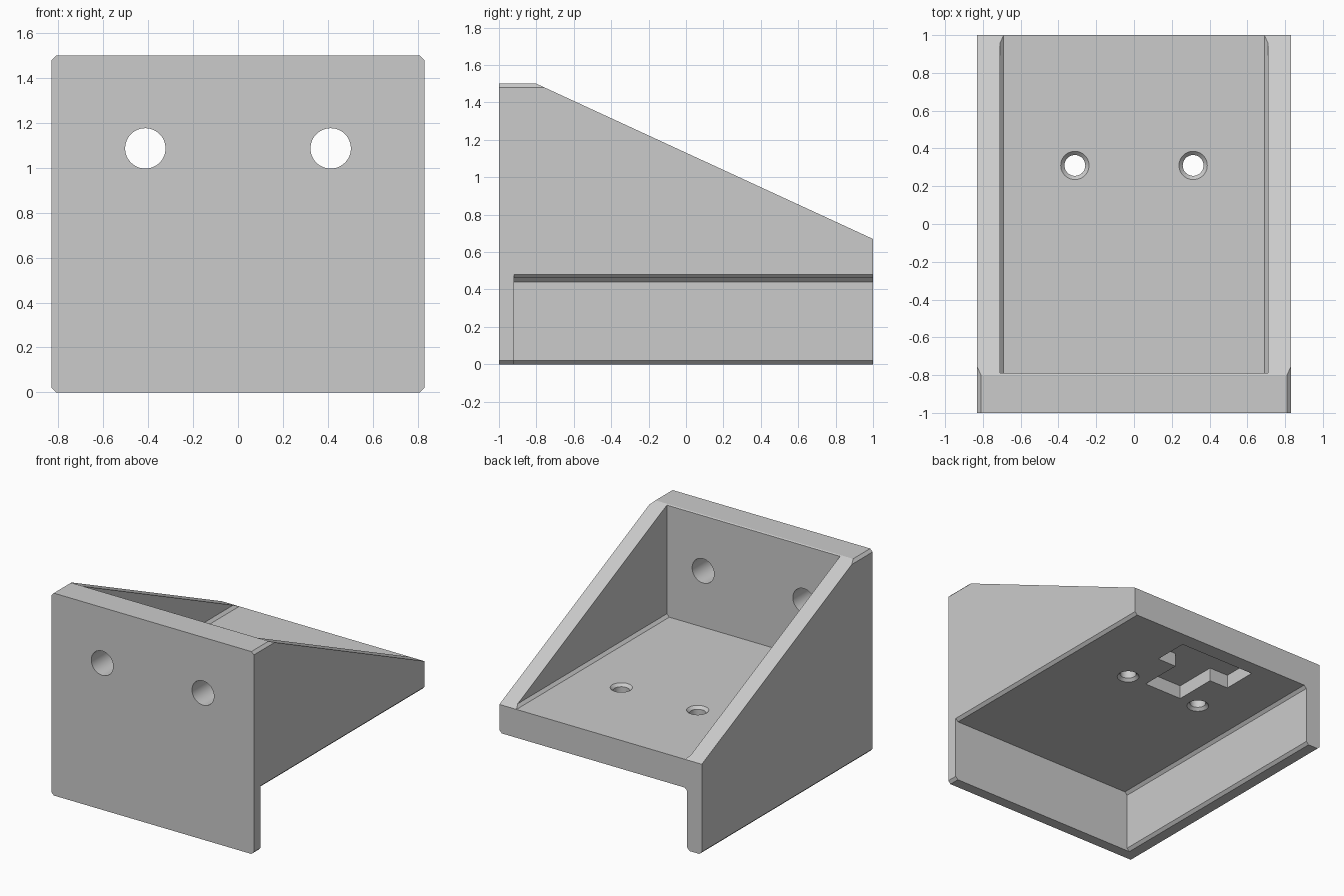
import bpy
import bmesh
import math
from mathutils import Matrix

if "Cube" in bpy.data.objects:
    bpy.data.objects.remove(bpy.data.objects["Cube"], do_unlink=True)

# Single plain grey
GREY = (0.6, 0.6, 0.6, 1.0)
grey = bpy.data.materials.new("plain grey")
grey.use_nodes = True
grey.diffuse_color = GREY
grey.node_tree.nodes["Principled BSDF"].inputs["Base Color"].default_value = GREY

HALF_W, TOP, WALL_X, CH = 0.83, 1.5, 0.71, 0.02
FLOOR_TOP, FLOOR_LOW = 0.67, 0.46


def add_object(name, bm):
    bmesh.ops.recalc_face_normals(bm, faces=bm.faces)
    mesh = bpy.data.meshes.new(name)
    bm.to_mesh(mesh)
    bm.free()
    obj = bpy.data.objects.new(name, mesh)
    bpy.context.collection.objects.link(obj)
    mesh.materials.append(grey)
    return obj


def prism(name, outline, axis, start, end):
    """Extrude a 2D outline along one axis (the outline uses the other two in order)."""
    def place(p, d):
        co = list(p)
        co.insert("xyz".index(axis), d)
        return co
    bm = bmesh.new()
    face = bm.faces.new([bm.verts.new(place(p, start)) for p in outline])
    ext = bmesh.ops.extrude_face_region(bm, geom=[face])
    verts = [v for v in ext["geom"] if isinstance(v, bmesh.types.BMVert)]
    shift = place((0, 0), end - start)
    bmesh.ops.translate(bm, verts=verts, vec=shift)
    return add_object(name, bm)


def lathe(name, profile, matrix, segments=48):
    """Closed round cutter from (height, radius) pairs."""
    bm = bmesh.new()
    rings = []
    for h, r in profile:
        angles = [2 * math.pi * i / segments for i in range(segments)]
        rings.append([bm.verts.new((r * math.cos(a), r * math.sin(a), h)) for a in angles])
    for low, high in zip(rings, rings[1:]):
        for i in range(segments):
            j = (i + 1) % segments
            bm.faces.new((low[i], low[j], high[j], high[i]))
    bm.faces.new(rings[0])
    bm.faces.new(rings[-1])
    bmesh.ops.transform(bm, matrix=matrix, verts=bm.verts)
    return add_object(name, bm)


def combine(target, cutter, operation="DIFFERENCE"):
    cutter.hide_render = True
    mod = target.modifiers.new(cutter.name, "BOOLEAN")
    mod.operation = operation
    mod.solver = "EXACT"
    mod.object = cutter
    bpy.context.view_layer.objects.active = target
    bpy.ops.object.modifier_apply(modifier=mod.name)
    bpy.data.objects.remove(cutter, do_unlink=True)


# Sloping side silhouette
bracket = prism("corner_bracket",
                [(-1, 0), (1, 0), (1, FLOOR_TOP), (-0.8, TOP), (-1, TOP)],
                "x", -HALF_W, HALF_W)

# Chamfered outer corners
w, c = HALF_W, HALF_W - CH
corners = [(-c, 0), (c, 0), (w, CH), (w, TOP - CH),
           (c, TOP), (-c, TOP), (-w, TOP - CH), (-w, CH)]
combine(bracket, prism("outer_chamfers", corners, "y", -1.5, 1.5), "INTERSECT")

# Upper tray between the two side walls
f = WALL_X - CH
tray = [(-f, FLOOR_TOP), (f, FLOOR_TOP), (WALL_X, FLOOR_TOP + CH),
        (WALL_X, 2), (-WALL_X, 2), (-WALL_X, FLOOR_TOP + CH)]
combine(bracket, prism("tray_cutter", tray, "y", -0.79, 1.5))

# Lower space, open to the back and to one side
under = [(-WALL_X - 2 * CH, -CH), (-WALL_X, CH), (-WALL_X, FLOOR_LOW - CH),
         (-f, FLOOR_LOW), (c, FLOOR_LOW), (c + 2 * CH, FLOOR_LOW + 2 * CH),
         (1, FLOOR_LOW + 2 * CH), (1, -CH)]
combine(bracket, prism("underside_cutter", under, "y", -0.92, 1.5))

# T-shaped pocket in the underside
pocket = [(-0.155, 0.31), (0.155, 0.31), (0.155, 0.63), (0.31, 0.63),
          (0.31, 0.89), (-0.31, 0.89), (-0.31, 0.63), (-0.155, 0.63)]
combine(bracket, prism("pocket_cutter", pocket, "z", 0.3, FLOOR_LOW + 0.1))

# Mounting holes, mirrored in pairs
HOLE, RIM, OVER = 0.055, 0.075, 0.05
countersunk = [(FLOOR_LOW - OVER, RIM + OVER), (FLOOR_LOW + CH, HOLE),
               (FLOOR_TOP - CH, HOLE), (FLOOR_TOP + OVER, RIM + OVER)]
for side in (-1, 1):
    turn = Matrix.Translation((side * 0.413, -0.9, 1.087)) @ Matrix.Rotation(math.pi / 2, 4, "X")
    combine(bracket, lathe("plate_hole_cutter", [(-0.3, 0.09), (0.3, 0.09)], turn))
    move = Matrix.Translation((side * 0.313, 0.31, 0))
    combine(bracket, lathe("floor_hole_cutter", countersunk, move))

# Smooth hole walls, crisp edges elsewhere
for obj in bpy.context.selected_objects:
    obj.select_set(False)
bracket.select_set(True)
bpy.context.view_layer.objects.active = bracket
bpy.ops.object.shade_smooth_by_angle(angle=math.radians(20))
